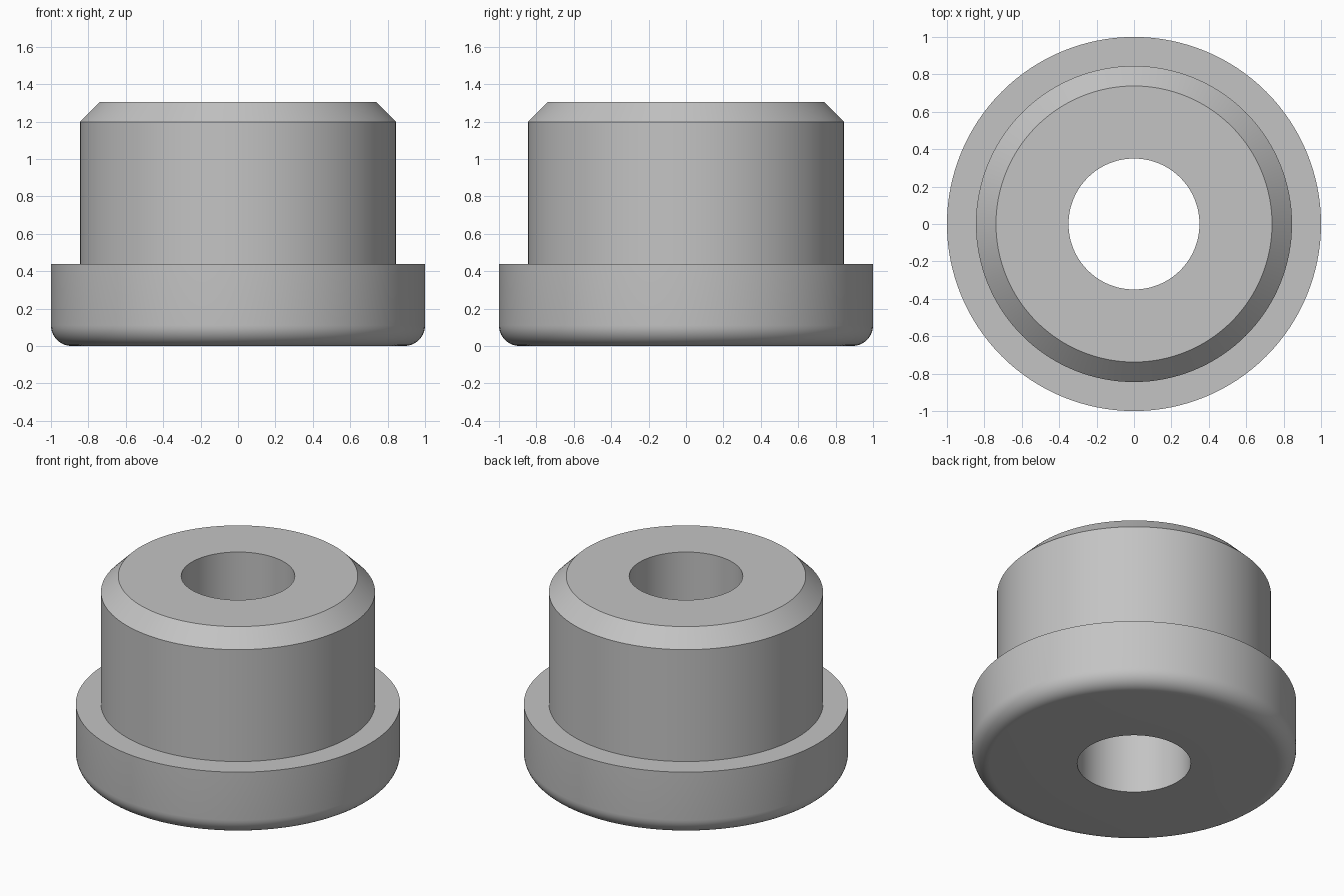
import bpy
import bmesh
from math import sin, cos, pi, radians

cube = bpy.data.objects.get("Cube")
if cube:
    bpy.data.objects.remove(cube, do_unlink=True)

SEGMENTS = 128
HEIGHT = 1.305
BORE, BODY, FLANGE = 0.35, 0.845, 1.0
FLANGE_TOP = 0.437
CHAMFER = 0.107
FILLET = 0.11
FILLET_STEPS = 10

# Plain grey material
grey = bpy.data.materials.new("plain grey")
grey.use_nodes = True
colour = (0.55, 0.55, 0.55, 1)
grey.diffuse_color = colour
grey.node_tree.nodes["Principled BSDF"].inputs["Base Color"].default_value = colour

# Half section: bore, rounded flange rim, body, chamfered top
profile = [(BORE, 0)]
for i in range(FILLET_STEPS + 1):
    a = i / FILLET_STEPS * pi / 2
    profile.append((FLANGE - FILLET + FILLET * sin(a), FILLET - FILLET * cos(a)))
profile += [
    (FLANGE, FLANGE_TOP),
    (BODY, FLANGE_TOP),
    (BODY, HEIGHT - CHAMFER),
    (BODY - CHAMFER, HEIGHT),
    (BORE, HEIGHT),
]

# Flanged bushing, turned about the z axis
bm = bmesh.new()
rings = []
for s in range(SEGMENTS):
    t = 2 * pi * s / SEGMENTS
    rings.append([bm.verts.new((r * cos(t), r * sin(t), z)) for r, z in profile])
for s, ring in enumerate(rings):
    nxt = rings[(s + 1) % SEGMENTS]
    for i in range(len(profile)):
        j = (i + 1) % len(profile)
        bm.faces.new((ring[i], nxt[i], nxt[j], ring[j]))
bmesh.ops.recalc_face_normals(bm, faces=bm.faces)

mesh = bpy.data.meshes.new("flanged_bushing")
bm.to_mesh(mesh)
bm.free()
mesh.materials.append(grey)
bushing = bpy.data.objects.new("flanged_bushing", mesh)
bpy.context.collection.objects.link(bushing)

# Smooth round surfaces, crisp machined edges
bpy.ops.object.select_all(action="DESELECT")
bushing.select_set(True)
bpy.context.view_layer.objects.active = bushing
bpy.ops.object.shade_smooth_by_angle(angle=radians(30))
